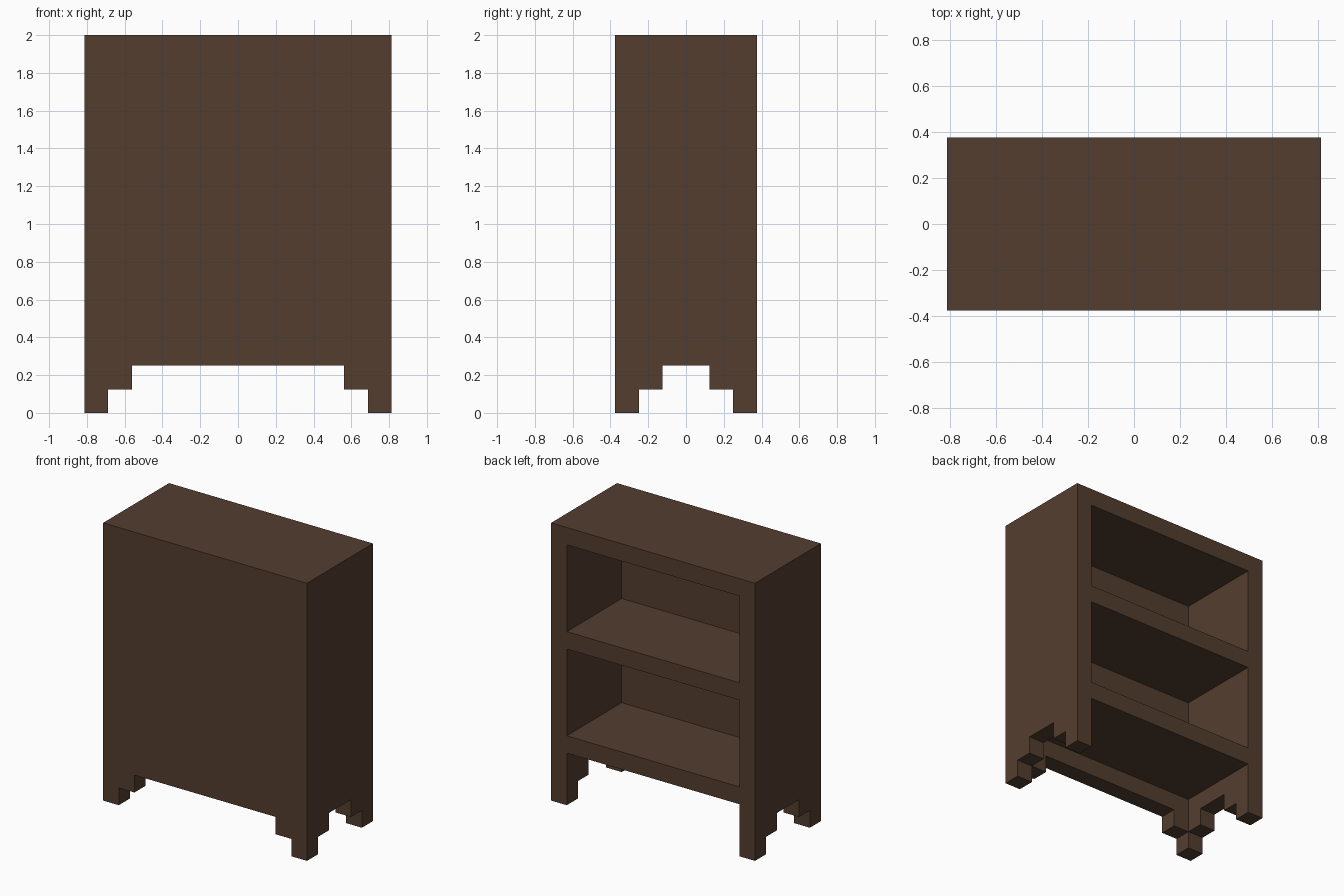
import bpy
import bmesh
from mathutils import Vector

if "Cube" in bpy.data.objects:
    bpy.data.objects.remove(bpy.data.objects["Cube"])

U = 0.125                  # board thickness, the unit for every measure
W, D, H = 6.5, 3.0, 16.0   # half width, half depth, height in units
INNER = W - 1              # inner face of the side panels

# One dark wood colour
wood = bpy.data.materials.new("dark brown wood")
wood.use_nodes = True
colour = (0.088, 0.048, 0.029, 1.0)
wood.diffuse_color = colour
bsdf = wood.node_tree.nodes["Principled BSDF"]
bsdf.inputs["Base Color"].default_value = colour
bsdf.inputs["Roughness"].default_value = 0.8


def panel(name, outline, to_3d, depth):
    """Extrude a flat outline (in units) along the depth vector."""
    bm = bmesh.new()
    face = bm.faces.new([bm.verts.new(Vector(to_3d(a, b)) * U) for a, b in outline])
    ext = bmesh.ops.extrude_face_region(bm, geom=[face])
    verts = [v for v in ext["geom"] if isinstance(v, bmesh.types.BMVert)]
    bmesh.ops.translate(bm, verts=verts, vec=Vector(depth) * U)
    bmesh.ops.recalc_face_normals(bm, faces=bm.faces)
    mesh = bpy.data.meshes.new(name)
    bm.to_mesh(mesh)
    bm.free()
    mesh.materials.append(wood)
    obj = bpy.data.objects.new(name, mesh)
    bpy.context.collection.objects.link(obj)
    return obj


def mirrored(half):
    """Complete a symmetric outline from its right half, listed bottom to top."""
    return half + [(-a, b) for a, b in reversed(half)]


# Side panels with stepped feet
side = mirrored([(1, 2), (1, 1), (2, 1), (2, 0), (D, 0), (D, H)])
for name, x in (("left_side_panel", INNER), ("right_side_panel", -W)):
    panel(name, side, lambda a, b, x=x: (x, a, b), (1, 0, 0))

# Closed front panel, with a stepped bracket beside each foot
front = mirrored([(INNER - 1, 2), (INNER - 1, 1), (INNER, 1), (INNER, H)])
panel("front_panel", front, lambda a, b: (a, -D, b), (0, 1, 0))

# Boards between the sides, open at the back
board = mirrored([(INNER, 1 - D), (INNER, D)])
for name, z in (("bottom_shelf", 3), ("middle_shelf", 9), ("top_board", 15)):
    panel(name, board, lambda a, b, z=z: (a, b, z), (0, 0, 1))
